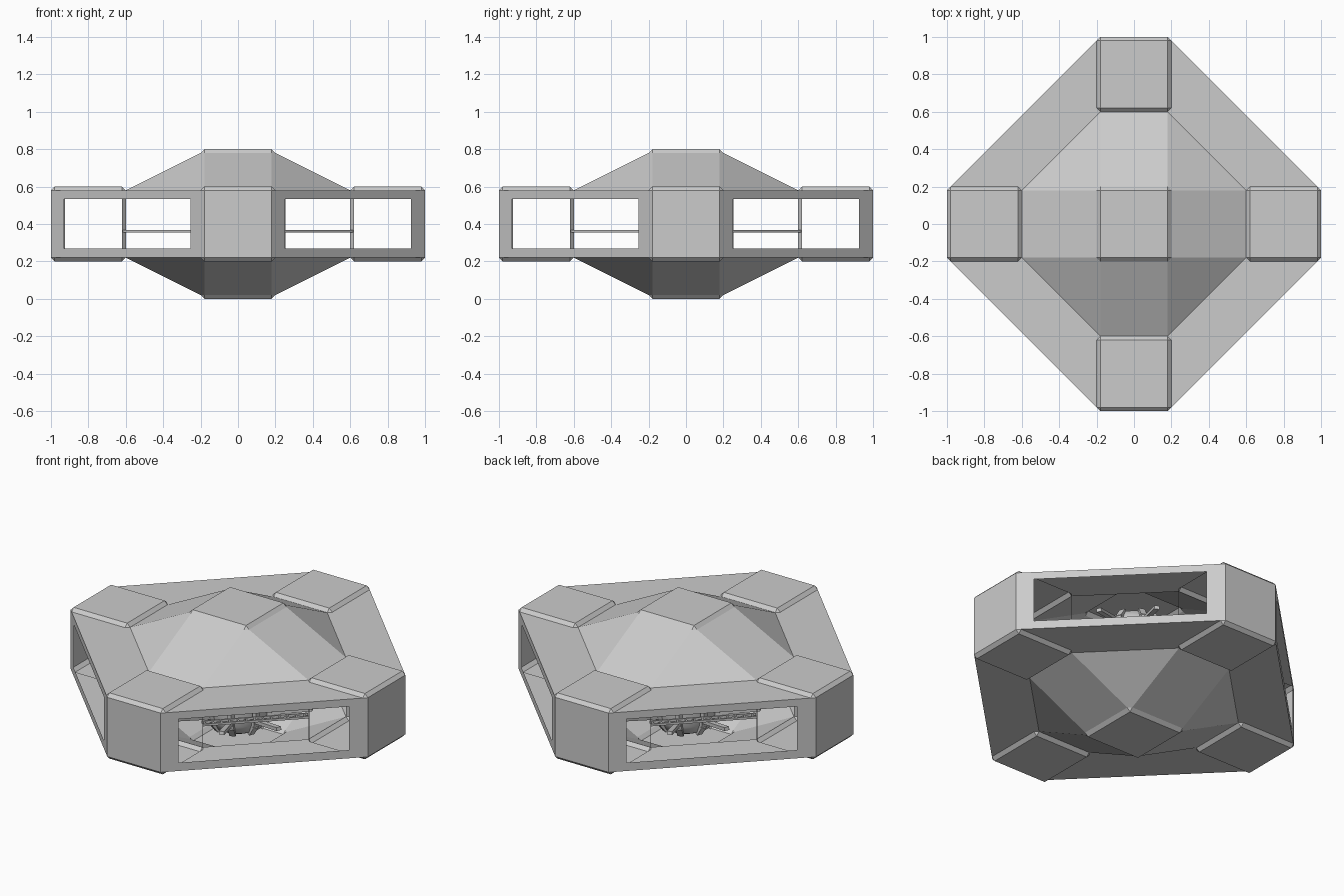
import bpy, bmesh, math
from mathutils import Matrix, Vector

if "Cube" in bpy.data.objects:
    bpy.data.objects.remove(bpy.data.objects["Cube"])

QUARTERS = [Matrix.Rotation(i * math.pi / 2, 4, 'Z') for i in range(4)]
FLIP = Matrix.Translation((0, 0, 0.8)) @ Matrix.Scale(-1, 4, (0, 0, 1))


def finish(name, bm):
    bmesh.ops.remove_doubles(bm, verts=bm.verts, dist=0.0005)
    bmesh.ops.recalc_face_normals(bm, faces=bm.faces)
    me = bpy.data.meshes.new(name)
    bm.to_mesh(me)
    bm.free()
    ob = bpy.data.objects.new(name, me)
    bpy.context.collection.objects.link(ob)
    return ob


def quad(bm, pts, m):
    bm.faces.new([bm.verts.new(m @ Vector(p)) for p in pts])


def bevel_box(bm, centre, size, m, keep):
    """Bevelled box, keeping only faces whose centre/area pass the test."""
    t = bmesh.new()
    bmesh.ops.create_cube(t, size=1, matrix=Matrix.Translation(centre) @ Matrix.Diagonal((*size, 1)))
    bmesh.ops.bevel(t, geom=t.edges[:], offset=0.02, segments=1, affect='EDGES')
    t.normal_update()
    for f in t.faces:
        if keep(f):
            quad(bm, [v.co for v in f.verts], m)
    t.free()


def beam(bm, a, b, w, h):
    a, b = Vector(a), Vector(b)
    d = b - a
    rot = d.to_track_quat('X', 'Z').to_matrix().to_4x4()
    bmesh.ops.create_cube(bm, size=1, matrix=Matrix.Translation((a + b) / 2) @ rot
                          @ Matrix.Diagonal((d.length, w, h, 1)))


# Four outer blocks: bevelled cubes left open on the sides and inside
bm = bmesh.new()
for q in QUARTERS:
    bevel_box(bm, (0.8, 0, 0.4), (0.4, 0.4, 0.4), q,
              lambda f: not (abs(f.normal.y) > 0.99 or f.normal.x < -0.99))
finish("outer_blocks", bm)

# Top and bottom caps, slopes and flat ring
bm = bmesh.new()
for side in (Matrix.Identity(4), FLIP):
    bevel_box(bm, (0, 0, 0.6), (0.4, 0.4, 0.4), side, lambda f: f.calc_center_median().z > 0.77)
    for q in QUARTERS:
        m = side @ q
        quad(bm, [(-.18, -.2, .78), (.18, -.2, .78), (.18, -.6, .58), (-.18, -.6, .58)], m)
        quad(bm, [(.18, -.2, .78), (.2, -.18, .78), (.6, -.18, .58), (.18, -.6, .58)], m)
        quad(bm, [(.2, -.98, .58), (.98, -.2, .58), (.62, -.2, .58), (.6, -.18, .58),
                  (.18, -.6, .58), (.2, -.62, .58)], m)
finish("hull_plates", bm)

# Diagonal walls with a rectangular window
bm = bmesh.new()
outer = [(.2, .22), (.98, .22), (.98, .58), (.2, .58)]
inner = [(.25, .27), (.925, .27), (.925, .535), (.25, .535)]
for q in QUARTERS:
    for i in range(4):
        ring = (outer[i], outer[(i + 1) % 4], inner[(i + 1) % 4], inner[i])
        quad(bm, [(x, x - 1.18, z) for x, z in ring], q)
finish("window_walls", bm)

# Ladder-like walkways between neighbouring blocks
bm = bmesh.new()
for k in range(4):
    t = bmesh.new()
    for s in (0.0, 0.028):
        beam(t, (.19 - s, -.61 + s, .362), (.61 - s, -.19 + s, .362), .01, .013)
    for i in range(13):
        x = .2 + i * .033
        beam(t, (x, x - .80, .362), (x - .028, x - .772, .362), .008, .008)
    t.transform(QUARTERS[k])
    me = bpy.data.meshes.new("tmp")
    t.to_mesh(me)
    t.free()
    bm.from_mesh(me)
    bpy.data.meshes.remove(me)
finish("walkways", bm)

# Central core: rounded upright capsule
prof = [(0, .06), (.09, .065), (.14, .09), (.165, .14), (.17, .2),
        (.17, .6), (.165, .66), (.14, .71), (.09, .735), (0, .74)]
bm = bmesh.new()
vs = [bm.verts.new((r, 0, z)) for r, z in prof]
es = [bm.edges.new(p) for p in zip(vs, vs[1:])]
bmesh.ops.spin(bm, geom=vs + es, cent=(0, 0, 0), axis=(0, 0, 1), angle=2 * math.pi, steps=32)
core = finish("core", bm)
for p in core.data.polygons:
    p.use_smooth = True

# Upright ribs around the core and struts to the hull
bm = bmesh.new()
for i in range(8):
    a = math.radians(22.5 + 45 * i)
    c, s = math.cos(a), math.sin(a)
    path = [(.13, .08), (.175, .14), (.185, .2), (.185, .6), (.175, .66), (.13, .72)]
    for (r0, z0), (r1, z1) in zip(path, path[1:]):
        beam(bm, (r0 * c, r0 * s, z0), (r1 * c, r1 * s, z1), .035, .025)
    for z0, z1 in ((.17, .22), (.63, .58)):
        beam(bm, (.17 * c, .17 * s, z0), (.42 * c, .42 * s, z1), .03, .02)
finish("core_ribs", bm)
